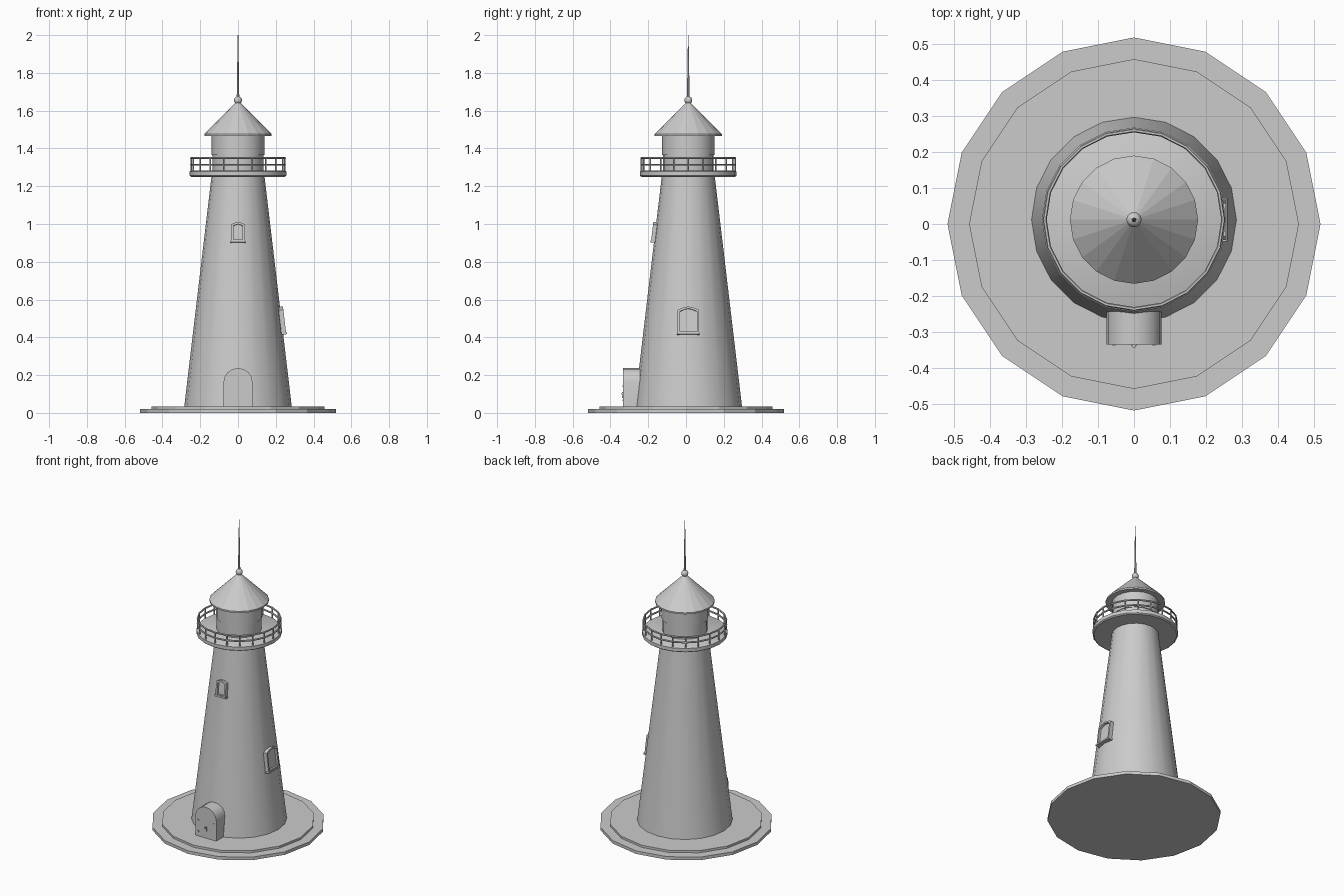
import bpy, bmesh, math
from mathutils import Matrix, Vector

if "Cube" in bpy.data.objects:
    bpy.data.objects.remove(bpy.data.objects["Cube"])

CY = 0.012      # tower axis sits slightly behind the base centre
N = 20


def finish(name, bm, smooth=True):
    bmesh.ops.recalc_face_normals(bm, faces=bm.faces)
    me = bpy.data.meshes.new(name)
    bm.to_mesh(me)
    bm.free()
    ob = bpy.data.objects.new(name, me)
    bpy.context.collection.objects.link(ob)
    if smooth:
        bpy.ops.object.select_all(action='DESELECT')
        bpy.context.view_layer.objects.active = ob
        ob.select_set(True)
        bpy.ops.object.shade_smooth_by_angle(angle=math.radians(30))
    return ob


def lathe(name, profile, sides=N, cy=CY, smooth=True, closed=False):
    """Revolve (radius, z) points; open profiles get end caps."""
    bm = bmesh.new()
    rings = []
    for r, z in profile:
        rings.append([bm.verts.new((r * math.cos(2 * math.pi * i / sides),
                                    cy + r * math.sin(2 * math.pi * i / sides), z))
                      for i in range(sides)])
    pairs = list(zip(rings, rings[1:]))
    if closed:
        pairs.append((rings[-1], rings[0]))
    for a, b in pairs:
        for i in range(sides):
            j = (i + 1) % sides
            bm.faces.new((a[i], a[j], b[j], b[i]))
    if not closed:
        bm.faces.new(rings[0])
        bm.faces.new(rings[-1])
    return finish(name, bm, smooth)


def prism(bm, outline, y0, y1):
    """Extrude an (x, z) outline from y0 to y1."""
    a = [bm.verts.new((x, y0, z)) for x, z in outline]
    b = [bm.verts.new((x, y1, z)) for x, z in outline]
    n = len(a)
    for i in range(n):
        j = (i + 1) % n
        bm.faces.new((a[i], a[j], b[j], b[i]))
    bm.faces.new(a)
    bm.faces.new(b)


# Stepped 16-sided base
lathe("base_lower", [(0.518, 0), (0.518, 0.02)], 16, 0, False)
lathe("base_upper", [(0.458, 0.02), (0.458, 0.034)], 16, 0, False)

# Tapered tower
lathe("tower", [(0.285, 0.03), (0.14, 1.255)])

# Gallery deck with small lip
lathe("gallery_deck", [(0.248, 1.25), (0.256, 1.256), (0.256, 1.278), (0.248, 1.282)])

# Railing posts and rails
bm = bmesh.new()
for i in range(N):
    a = 2 * math.pi * i / N
    m = Matrix.Translation((0.248 * math.cos(a), CY + 0.248 * math.sin(a), 1.315))
    bmesh.ops.create_cone(bm, cap_ends=True, segments=6, radius1=0.0045,
                          radius2=0.0045, depth=0.075, matrix=m)
finish("railing_posts", bm)
for k, z in enumerate((1.314, 1.349)):
    t = 0.0055
    lathe(f"rail_{k + 1}", [(0.248 + t * math.cos(j * math.pi / 3),
                             z + t * math.sin(j * math.pi / 3)) for j in range(6)],
          closed=True)

# Lantern room: lower wall and glazed drum
lathe("lantern_wall", [(0.134, 1.27), (0.134, 1.37)])
lathe("lantern_room", [(0.139, 1.365), (0.139, 1.48)])

# Conical roof with eave, finial ball and spire
lathe("roof", [(0.14, 1.47), (0.178, 1.467), (0.178, 1.477), (0.014, 1.64)], smooth=False)
bm = bmesh.new()
bmesh.ops.create_uvsphere(bm, u_segments=16, v_segments=10, radius=0.021,
                          matrix=Matrix.Translation((0, CY, 1.655)))
finish("finial_ball", bm)
lathe("spire", [(0.007, 1.66), (0.005, 1.8), (0.0015, 2.0)], 8)

# Arched door porch
arch = [(-0.076, 0.03), (0.076, 0.03), (0.076, 0.165)]
arch += [(0.076 * math.cos(a), 0.165 + 0.072 * math.sin(a))
         for a in [math.radians(22.5 * i) for i in range(1, 9)]]
bm = bmesh.new()
prism(bm, arch, -0.334, -0.2)
finish("door_porch", bm)

# Door handle and hinge studs
bm = bmesh.new()
prism(bm, [(-0.008, 0.08), (0.008, 0.08), (0.008, 0.11), (-0.008, 0.11)], -0.338, -0.33)
bmesh.ops.create_cube(bm, size=0.009, matrix=Matrix.Translation((0, -0.338, 0.102)))
for x in (-0.056, 0.056):
    for z in (0.066, 0.14):
        bmesh.ops.create_cube(bm, size=0.008, matrix=Matrix.Translation((x, -0.333, z)))
finish("door_hardware", bm, False)


# Peaked windows: hollow frame, recessed pane and sill, leaning with the wall
def window(name, z, w, h, turn):
    wall = 0.285 - 0.1184 * (z - 0.03)
    place = (Matrix.Translation((0, CY, z)) @ Matrix.Rotation(turn, 4, 'Z')
             @ Matrix.Translation((0, -wall, 0))
             @ Matrix.Rotation(-math.atan(0.1184), 4, 'X'))

    def outline(w, h):
        return [(-w, -h), (w, -h), (w, h * 0.75), (w * 0.5, h * 0.92), (0, h),
                (-w * 0.5, h * 0.92), (-w, h * 0.75)]

    bm = bmesh.new()
    out, inn = outline(w, h), outline(w - 0.011, h - 0.011)
    loops = [[bm.verts.new((x, y, v)) for x, v in o]
             for o, y in ((out, 0.03), (out, -0.016), (inn, -0.016), (inn, 0.03))]
    for a, b in zip(loops, loops[1:] + loops[:1]):
        for i in range(len(a)):
            j = (i + 1) % len(a)
            bm.faces.new((a[i], a[j], b[j], b[i]))
    prism(bm, inn, -0.002, 0.02)
    s = w + 0.004
    prism(bm, [(-s, -h - 0.004), (s, -h - 0.004), (s, -h + 0.006), (-s, -h + 0.006)],
          -0.02, 0.03)
    bmesh.ops.transform(bm, matrix=place, verts=bm.verts)
    finish(name, bm, False)


window("front_window", 0.957, 0.036, 0.052, 0)
window("side_window", 0.49, 0.056, 0.072, math.pi / 2)
